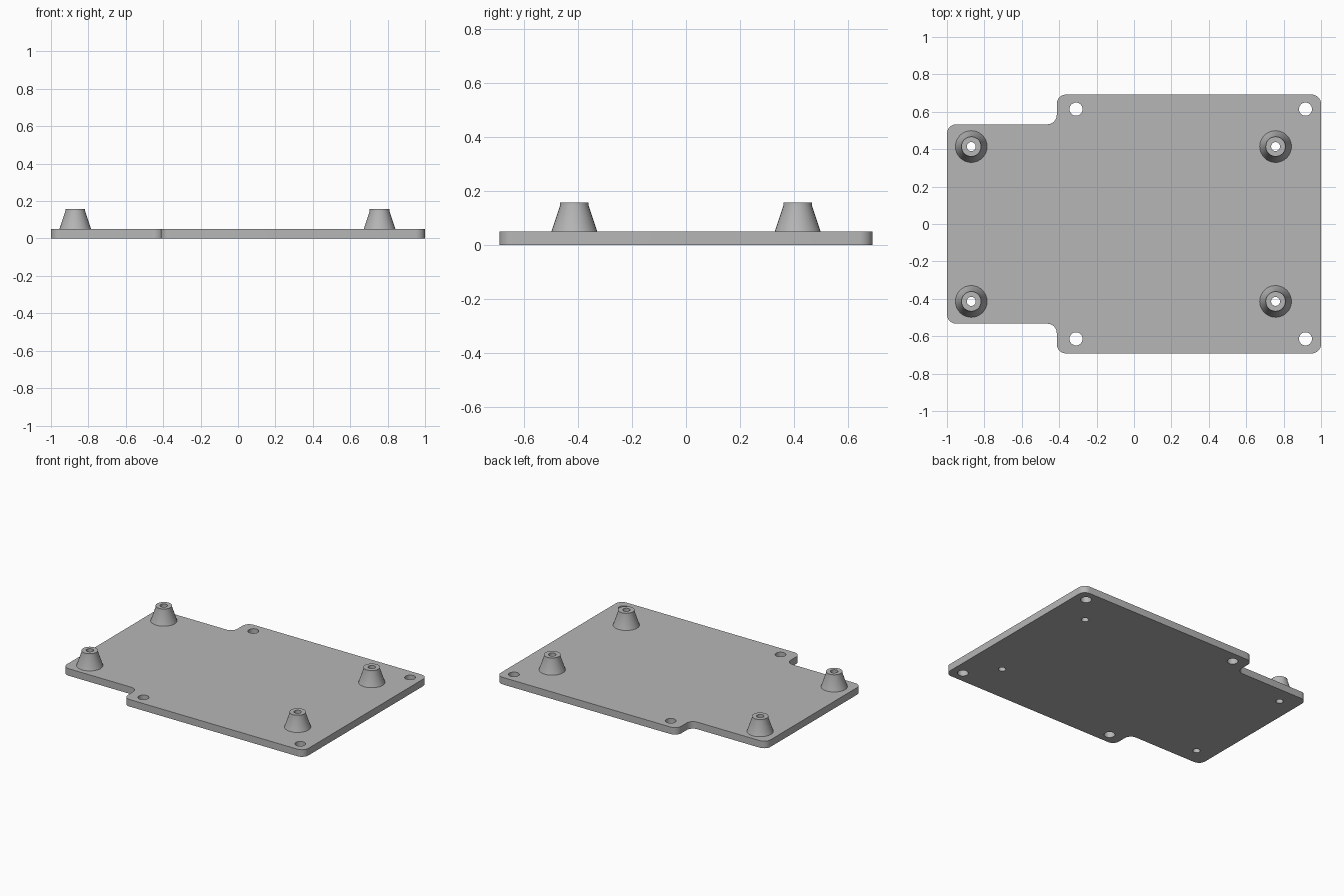
import bpy, bmesh
from math import cos, sin, pi, radians
from mathutils import Vector

cube = bpy.data.objects.get("Cube")
if cube:
    bpy.data.objects.remove(cube, do_unlink=True)

THICK, TOP = 0.05, 0.157
CORNER = 0.05
BORE = 0.024
POSTS = [(x, y) for x in (-0.87, 0.757) for y in (-0.414, 0.414)]
HOLES = [(x, y) for x in (-0.31, 0.917) for y in (-0.614, 0.614)]

grey = bpy.data.materials.new("grey plastic")
grey.use_nodes = True
colour = (0.47, 0.47, 0.47, 1)
grey.diffuse_color = colour
grey.node_tree.nodes["Principled BSDF"].inputs["Base Color"].default_value = colour


def finish(name, mesh):
    mesh.materials.clear()
    mesh.materials.append(grey)
    obj = bpy.data.objects.new(name, mesh)
    bpy.context.collection.objects.link(obj)
    bpy.ops.object.select_all(action='DESELECT')
    obj.select_set(True)
    bpy.context.view_layer.objects.active = obj
    bpy.ops.object.shade_smooth_by_angle(angle=radians(30))
    return obj


def circle(cx, cy, r, n=32):
    return [(cx + r * cos(2 * pi * i / n), cy + r * sin(2 * pi * i / n)) for i in range(n)]


def rounded(corners, r, steps=8):
    """Replace each right-angle corner, inner or outer, with a quarter arc."""
    pts = []
    for i, c in enumerate(corners):
        c = Vector(c)
        a = (Vector(corners[i - 1]) - c).normalized() * r
        b = (Vector(corners[(i + 1) % len(corners)]) - c).normalized() * r
        for k in range(steps + 1):
            t = pi / 2 * k / steps
            pts.append(c + a * (1 - sin(t)) + b * (1 - cos(t)))
    return pts


# Stepped base plate with all through-holes
half = [(-1, -0.533), (-0.413, -0.533), (-0.413, -0.692), (1, -0.692)]
outline = half + [(x, -y) for x, y in reversed(half)]
loops = [rounded(outline, CORNER)]
loops += [circle(x, y, 0.035) for x, y in HOLES]
loops += [circle(x, y, BORE) for x, y in POSTS]

curve = bpy.data.curves.new("plate_outline", 'CURVE')
curve.dimensions = '2D'
curve.fill_mode = 'BOTH'
curve.extrude = THICK / 2
for loop in loops:
    spline = curve.splines.new('POLY')
    spline.points.add(len(loop) - 1)
    for point, (x, y) in zip(spline.points, loop):
        point.co = (x, y, 0, 1)
    spline.use_cyclic_u = True
helper = bpy.data.objects.new("plate_outline", curve)
bpy.context.collection.objects.link(helper)
graph = bpy.context.evaluated_depsgraph_get()
plate = bpy.data.meshes.new_from_object(helper.evaluated_get(graph))
bpy.data.objects.remove(helper, do_unlink=True)

bm = bmesh.new()
bm.from_mesh(plate)
bmesh.ops.translate(bm, verts=bm.verts, vec=(0, 0, THICK / 2))
bmesh.ops.remove_doubles(bm, verts=bm.verts, dist=1e-5)
bmesh.ops.recalc_face_normals(bm, faces=bm.faces)
bm.to_mesh(plate)
bm.free()
finish("base_plate", plate)

# Tapered hollow standoffs with a short straight collar
profile = [(0.085, THICK), (0.053, TOP - 0.012), (0.053, TOP), (BORE, TOP), (BORE, THICK)]
bm = bmesh.new()
rings = [[bm.verts.new((x, y, z)) for x, y in circle(0, 0, r)] for r, z in profile]
for low, high in zip(rings, rings[1:]):
    for i in range(len(low)):
        j = (i + 1) % len(low)
        bm.faces.new((low[i], low[j], high[j], high[i]))
post = bpy.data.meshes.new("standoff")
bm.to_mesh(post)
bm.free()
names = ["right_front", "right_back", "left_front", "left_back"]
for name, (x, y) in zip(names, POSTS):
    finish(name + "_standoff", post.copy()).location = (x, y, 0)
